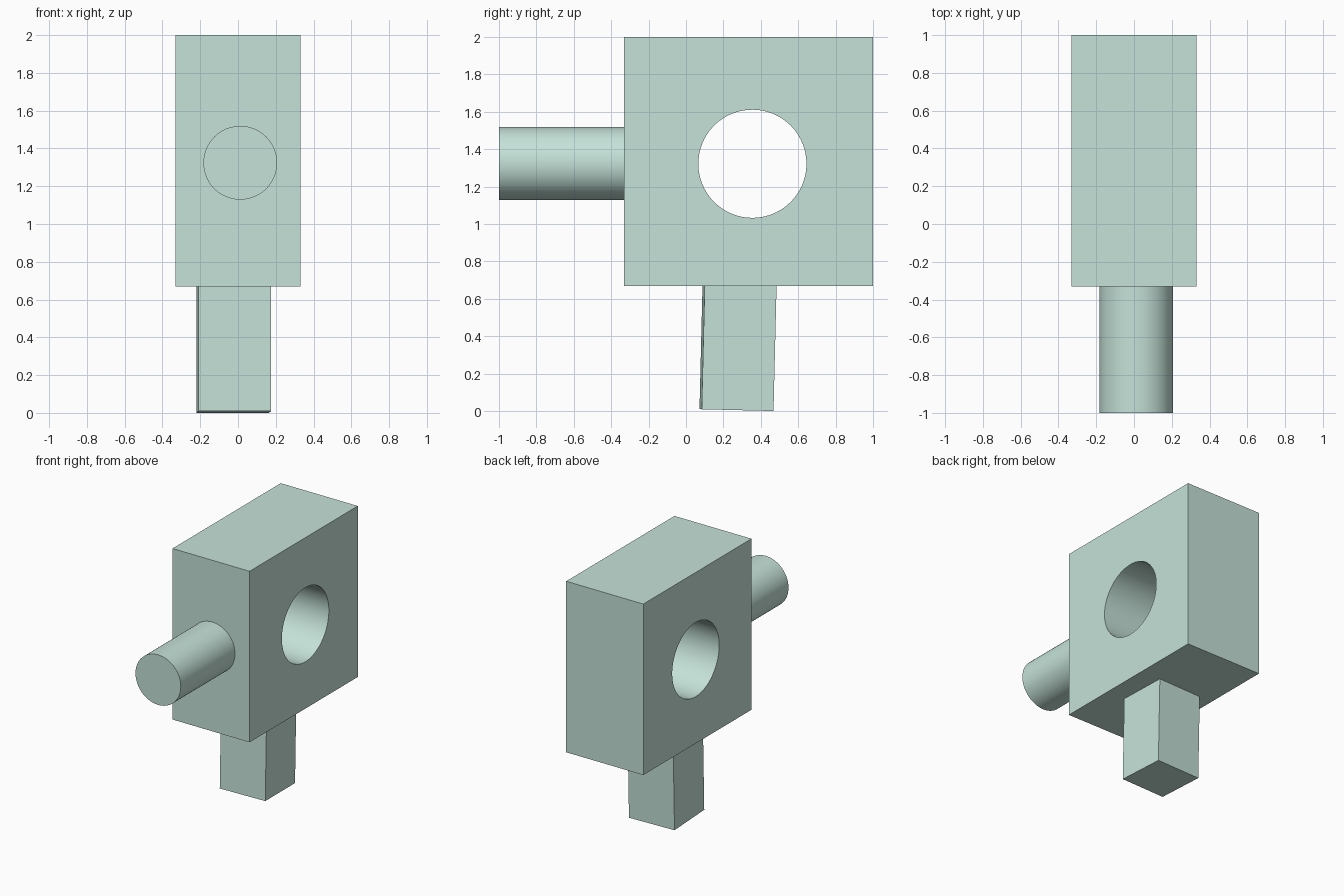
import bpy
from math import radians
from mathutils import Matrix, Vector

if "Cube" in bpy.data.objects:
    bpy.data.objects.remove(bpy.data.objects["Cube"])

green = bpy.data.materials.new("pale_green")
green.diffuse_color = (0.56, 0.76, 0.69, 1)
green.use_nodes = True
green.node_tree.nodes["Principled BSDF"].inputs["Base Color"].default_value = green.diffuse_color


def box(name, size, matrix):
    bpy.ops.mesh.primitive_cube_add(size=1)
    ob = bpy.context.object
    ob.name = name
    ob.data.transform(matrix @ Matrix.Diagonal((*size, 1)))
    ob.data.materials.append(green)
    return ob


def cylinder(name, radius, length, location, rotation):
    bpy.ops.mesh.primitive_cylinder_add(vertices=96, radius=radius, depth=length,
                                        location=location, rotation=rotation)
    ob = bpy.context.object
    ob.name = name
    ob.data.materials.append(green)
    return ob


def smooth(ob):
    bpy.ops.object.select_all(action='DESELECT')
    ob.select_set(True)
    bpy.context.view_layer.objects.active = ob
    bpy.ops.object.shade_smooth_by_angle(angle=radians(30))


# Main block
block = box("block", (0.664, 1.332, 1.332), Matrix.Translation((0, 0.334, 1.334)))

# Round hole running through the block from side to side
cutter = cylinder("hole_cutter", 0.289, 1.2, (0, 0.355, 1.322), (0, radians(90), 0))
mod = block.modifiers.new("hole", 'BOOLEAN')
mod.operation = 'DIFFERENCE'
mod.solver = 'EXACT'
mod.object = cutter
bpy.context.view_layer.objects.active = block
bpy.ops.object.modifier_apply(modifier=mod.name)
bpy.data.objects.remove(cutter)
smooth(block)

# Round peg on the front
peg = cylinder("front_peg", 0.195, 0.672, (0.012, -0.664, 1.324), (radians(90), 0, 0))
smooth(peg)

# Square leg, very slightly tilted and turned
length = 0.675
tilt = Matrix.Rotation(radians(-1.4), 4, 'X') @ Matrix.Rotation(radians(1.8), 4, 'Z')
base = Matrix.Translation((-0.022, 0.27, 0.005))
box("square_leg", (0.384, 0.384, length),
    base @ tilt @ Matrix.Translation(Vector((0, 0, length / 2))))
